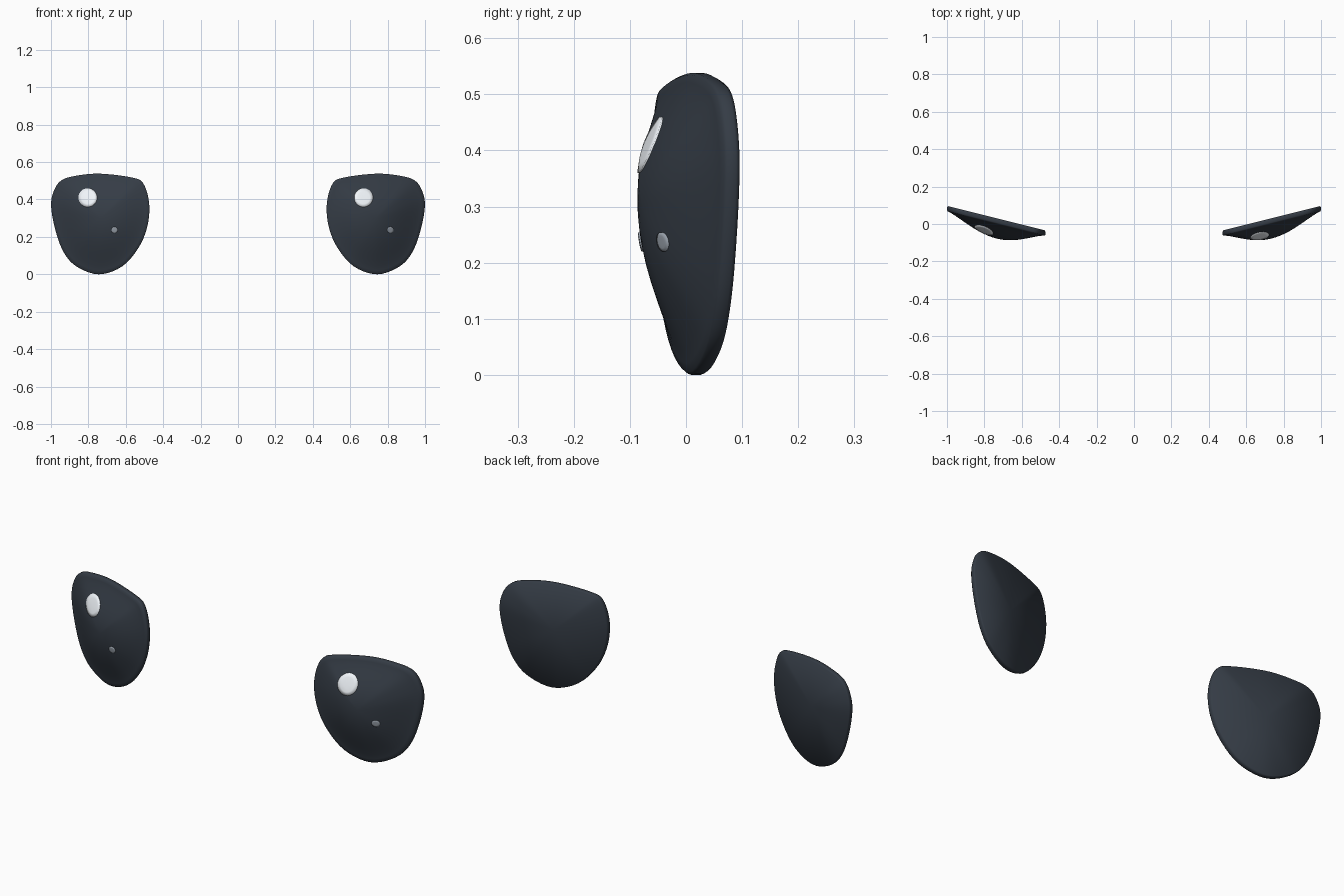
import bpy, bmesh, math
from mathutils import Vector
from mathutils.bvhtree import BVHTree

if "Cube" in bpy.data.objects:
    bpy.data.objects.remove(bpy.data.objects["Cube"])

# Outline of the right eye lens, front view (x, z)
OUT = [(0.745, 0.0), (0.865, 0.043), (0.933, 0.12), (0.976, 0.235), (0.999, 0.36),
       (0.987, 0.44), (0.945, 0.502), (0.86, 0.528), (0.735, 0.538), (0.57, 0.518),
       (0.507, 0.487), (0.475, 0.38), (0.484, 0.26), (0.53, 0.145), (0.62, 0.042)]
CX, CZ = 0.735, 0.30
BULGE = 0.08


def material(name, rgb):
    m = bpy.data.materials.new(name)
    m.diffuse_color = (*rgb, 1)
    m.use_nodes = True
    m.node_tree.nodes["Principled BSDF"].inputs["Base Color"].default_value = m.diffuse_color
    return m


def smooth_loop(pts, sub=5):
    res, n = [], len(pts)
    for i in range(n):
        a, b, c, d = (Vector(pts[(i + k) % n]) for k in (-1, 0, 1, 2))
        for j in range(sub):
            t = j / sub
            res.append(0.5 * (2 * b + (c - a) * t + (2 * a - 5 * b + 4 * c - d) * t * t
                              + (3 * b - a - 3 * c + d) * t ** 3))
    return res


def rim_y(x):
    return 0.25 * (x - 0.7375) + 0.016


def finish(bm, name, mat, smooth=True):
    bmesh.ops.recalc_face_normals(bm, faces=bm.faces)
    for f in bm.faces:
        f.smooth = smooth
    me = bpy.data.meshes.new(name)
    bm.to_mesh(me)
    me.materials.append(mat)
    ob = bpy.data.objects.new(name, me)
    bpy.context.collection.objects.link(ob)
    return ob


def bridge(bm, a, b):
    n = len(a)
    for i in range(n):
        bm.faces.new((a[i], a[(i + 1) % n], b[(i + 1) % n], b[i]))


def fan(bm, ring, c):
    for i in range(len(ring)):
        bm.faces.new((ring[i], ring[(i + 1) % len(ring)], c))


# Domed lens: rings shrinking to the front pole, thin rim, flat back
def lens(name, side, mat):
    bm = bmesh.new()
    loop = smooth_loop(OUT)

    def ring(s, off):
        vs = []
        for p in loop:
            x, z = CX + (p.x - CX) * s, CZ + (p.y - CZ) * s
            vs.append(bm.verts.new((side * x, rim_y(x) + off, z)))
        return vs

    back = ring(0.985, 0.015)
    prev = back
    rings = [(1.0, 0.008), (1.0, -0.008)]
    rings += [(s, -0.013 - BULGE * (1 - s * s) ** 1.5)
              for s in (0.985, 0.93, 0.85, 0.75, 0.65, 0.55, 0.45, 0.35, 0.25, 0.15, 0.07)]
    for s, off in rings:
        cur = ring(s, off)
        bridge(bm, prev, cur)
        prev = cur
    fan(bm, prev, bm.verts.new((side * CX, rim_y(CX) - 0.013 - BULGE, CZ)))
    fan(bm, back, bm.verts.new((side * CX, rim_y(CX) + 0.015, CZ)))
    bmesh.ops.recalc_face_normals(bm, faces=bm.faces)
    tree = BVHTree.FromBMesh(bm)
    finish(bm, name, mat)
    bm.free()
    return tree


# Highlight disc draped on the lens front
def highlight(name, tree, x, z, r, mat):
    bm = bmesh.new()

    def vert(px, pz, off):
        hit = tree.ray_cast(Vector((px, -1, pz)), Vector((0, 1, 0)))[0]
        return bm.verts.new((px, hit.y - off, pz))

    prev = None
    for k, off in ((1.0, -0.004), (1.0, 0.003), (0.66, 0.004), (0.33, 0.004)):
        cur = [vert(x + r * k * math.cos(i * math.tau / 32),
                    z + r * k * math.sin(i * math.tau / 32), off) for i in range(32)]
        if prev:
            bridge(bm, prev, cur)
        prev = cur
    fan(bm, prev, vert(x, z, 0.004))
    finish(bm, name, mat)
    bm.free()


dark = material("dark_lens", (0.035, 0.045, 0.06))
white = material("highlight_white", (0.88, 0.92, 0.96))
grey = material("highlight_grey", (0.32, 0.36, 0.41))

for label, side in (("right", 1), ("left", -1)):
    tree = lens(label + "_eye", side, dark)
    cx = side * 0.7375
    # highlights keep the same offset on both eyes (not mirrored)
    highlight(label + "_eye_big_highlight", tree, cx - 0.066, 0.41, 0.05, white)
    highlight(label + "_eye_small_highlight", tree, cx + 0.077, 0.237, 0.017, grey)
